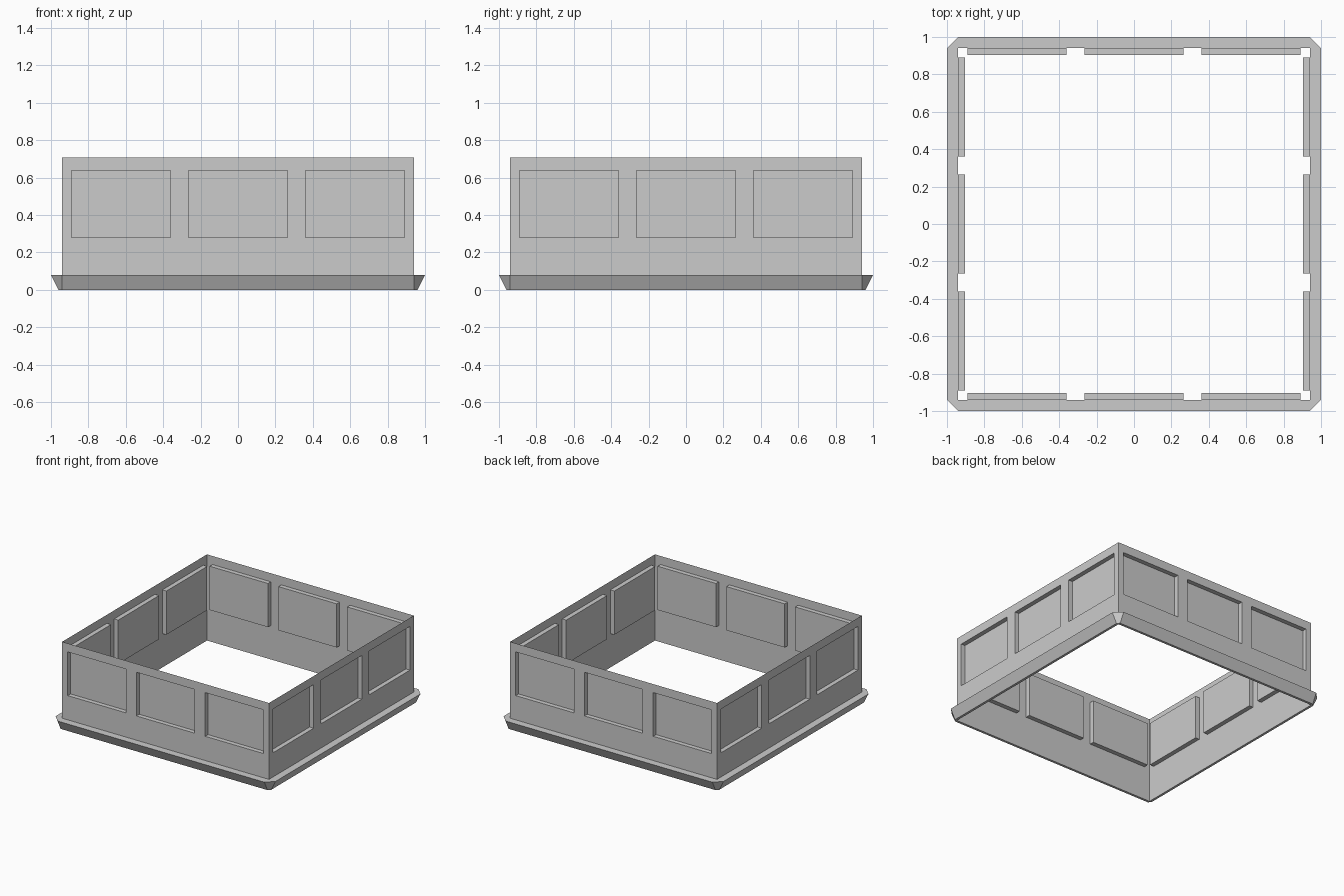
import bpy, bmesh
from math import pi
from mathutils import Matrix

if "Cube" in bpy.data.objects:
    bpy.data.objects.remove(bpy.data.objects["Cube"])

WALL, TOP = 0.94, 0.708            # wall half width and height
PANEL_W, PANEL_X = 0.53, 0.625     # panel width and spacing
PANEL_Z0, PANEL_Z1 = 0.279, 0.638
DEPTH = 0.037                      # panel recess


def finish(bm, name):
    bmesh.ops.remove_doubles(bm, verts=bm.verts, dist=1e-5)
    mesh = bpy.data.meshes.new(name)
    bm.to_mesh(mesh)
    bm.free()
    obj = bpy.data.objects.new(name, mesh)
    bpy.context.collection.objects.link(obj)
    return obj


def quad(bm, pts, rot):
    return bm.faces.new([bm.verts.new(rot @ Matrix.Translation(p).to_translation()) for p in pts])


# Thin walls: a grid of cells on each side, with the panel cells pushed inwards
bm = bmesh.new()
xs = [-WALL]
for c in (-PANEL_X, 0, PANEL_X):
    xs += [c - PANEL_W / 2, c + PANEL_W / 2]
xs.append(WALL)
zs = [0, PANEL_Z0, PANEL_Z1, TOP]
y, yi = -WALL, -WALL + DEPTH
for k in range(4):
    rot = Matrix.Rotation(k * pi / 2, 4, 'Z')
    for i in range(7):
        for j in range(3):
            a, b, c, d = xs[i], xs[i + 1], zs[j], zs[j + 1]
            outer = [(a, y, c), (b, y, c), (b, y, d), (a, y, d)]
            if j != 1 or i % 2 == 0:
                quad(bm, outer, rot)
                continue
            inner = [(p[0], yi, p[2]) for p in outer]
            quad(bm, inner, rot)
            for n in range(4):
                m = (n + 1) % 4
                quad(bm, [outer[n], outer[m], inner[m], inner[n]], rot)
bmesh.ops.remove_doubles(bm, verts=bm.verts, dist=1e-5)
bmesh.ops.dissolve_limit(bm, angle_limit=0.01, verts=bm.verts, edges=bm.edges)
finish(bm, "panelled_wall")

# Flared base trim with chamfered corners
bm = bmesh.new()
Z, LOW, HIGH = 0.08, 0.96, 1.0
for k in range(4):
    rot = Matrix.Rotation(k * pi / 2, 4, 'Z')
    w = WALL
    quad(bm, [(-w, -LOW, 0), (w, -LOW, 0), (w, -HIGH, Z), (-w, -HIGH, Z)], rot)
    quad(bm, [(w, -LOW, 0), (LOW, -w, 0), (HIGH, -w, Z), (w, -HIGH, Z)], rot)
    for r, z in ((LOW, 0), (HIGH, Z)):
        strip = [(-w, -r, z), (w, -r, z), (w, -w, z), (-w, -w, z)]
        corner = [(w, -r, z), (r, -w, z), (w, -w, z)]
        for pts in (strip, corner):
            quad(bm, pts if z else pts[::-1], rot)
finish(bm, "base_trim")
